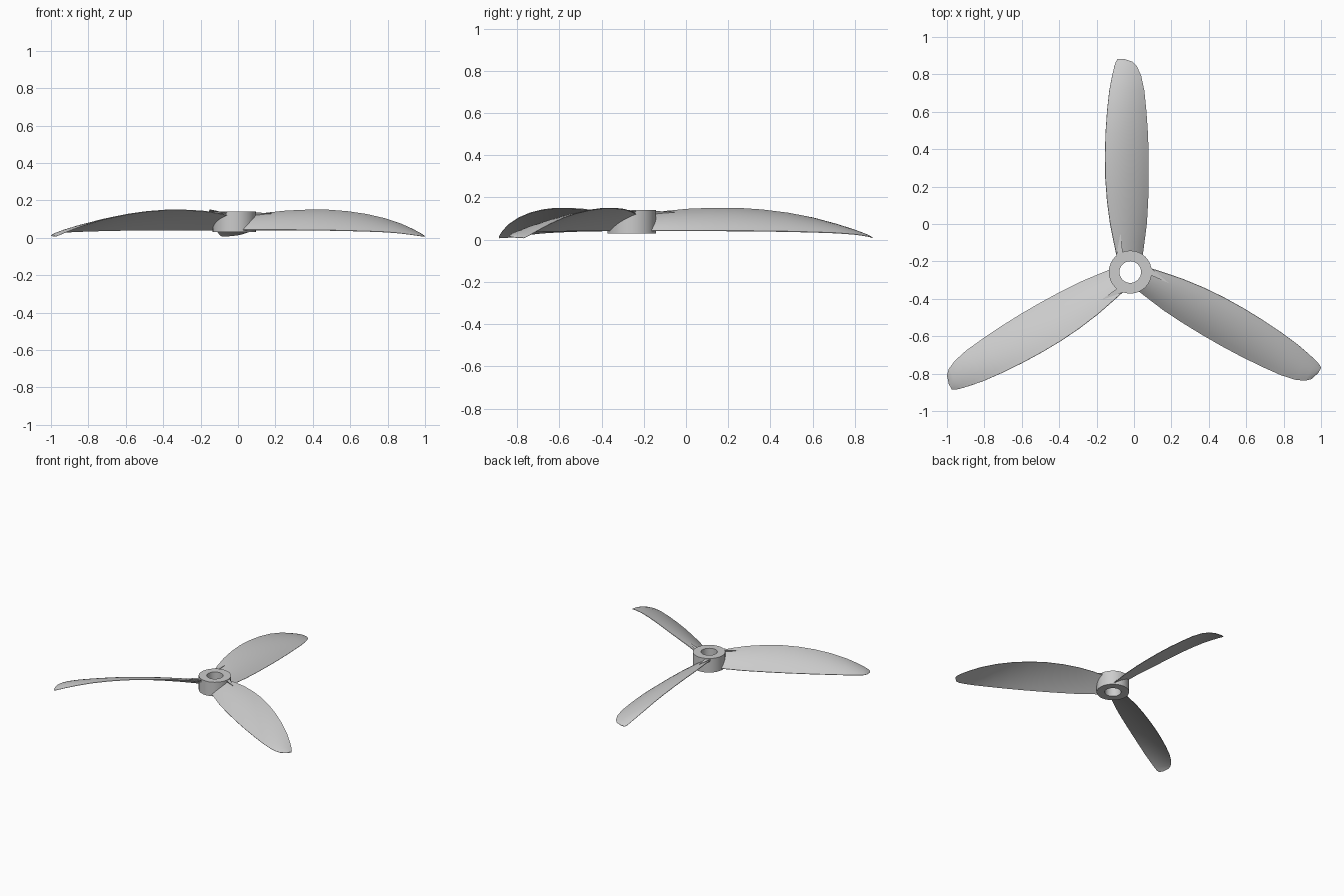
import bpy, bmesh, math
from mathutils import Matrix, Vector

if "Cube" in bpy.data.objects:
    bpy.data.objects.remove(bpy.data.objects["Cube"])

CENTRE = Vector((-0.02, -0.257, 0))


def make_object(name, bm, angle):
    bmesh.ops.recalc_face_normals(bm, faces=bm.faces)
    mesh = bpy.data.meshes.new(name)
    bm.to_mesh(mesh)
    bm.free()
    obj = bpy.data.objects.new(name, mesh)
    bpy.context.collection.objects.link(obj)
    bpy.ops.object.select_all(action='DESELECT')
    obj.select_set(True)
    bpy.context.view_layer.objects.active = obj
    bpy.ops.object.shade_smooth_by_angle(angle=math.radians(angle))
    return obj


# Hub: ring section swept round the axis
def build_hub(r_in=0.058, r_out=0.115, z0=0.03, z1=0.14, n=32):
    bm = bmesh.new()
    rings = []
    for r, z in ((r_in, z0), (r_out, z0), (r_out, z1), (r_in, z1)):
        rings.append([bm.verts.new((r * math.cos(2 * math.pi * i / n),
                                    r * math.sin(2 * math.pi * i / n), z))
                      for i in range(n)])
    for k in range(4):
        a, b = rings[k], rings[(k + 1) % 4]
        for i in range(n):
            j = (i + 1) % n
            bm.faces.new((a[i], a[j], b[j], b[i]))
    bm.transform(Matrix.Translation(CENTRE))
    return make_object("hub", bm, 30)


# Blade stations: radius, high edge x and z, low edge x and z, thickness
STATIONS = [
    (0.085, -0.072, 0.122, 0.065, 0.042, 0.016),
    (0.16, -0.088, 0.134, 0.075, 0.042, 0.015),
    (0.26, -0.108, 0.144, 0.088, 0.042, 0.014),
    (0.38, -0.124, 0.149, 0.095, 0.042, 0.013),
    (0.50, -0.133, 0.149, 0.098, 0.041, 0.013),
    (0.62, -0.135, 0.141, 0.098, 0.040, 0.012),
    (0.74, -0.132, 0.126, 0.094, 0.038, 0.012),
    (0.86, -0.124, 0.103, 0.086, 0.035, 0.011),
    (0.97, -0.112, 0.073, 0.075, 0.031, 0.010),
    (1.05, -0.097, 0.045, 0.058, 0.025, 0.008),
    (1.10, -0.085, 0.025, 0.036, 0.018, 0.006),
    (1.125, -0.077, 0.014, 0.012, 0.013, 0.005),
    (1.14, -0.066, 0.007, -0.035, 0.008, 0.004),
]


def section(station, n=8):
    y, xa, za, xb, zb, thick = station
    a, b = Vector((xa, y, za)), Vector((xb, y, zb))
    chord = b - a
    normal = Vector((-chord.z, 0, chord.x)).normalized()
    top, bottom = [], []
    for i in range(n + 1):
        t = i / n
        bulge = 4 * t * (1 - t)
        mid = a + chord * t + normal * (0.05 * chord.length * bulge)
        half = thick * (0.15 + 0.4 * bulge)
        top.append(mid + normal * half)
        bottom.append(mid - normal * half)
    return top + bottom[::-1]


# Blade: lofted cambered sections, closed at root and tip
def build_blade(name, angle):
    bm = bmesh.new()
    loops = [[bm.verts.new(p) for p in section(s)] for s in STATIONS]
    for a, b in zip(loops, loops[1:]):
        for i in range(len(a)):
            j = (i + 1) % len(a)
            bm.faces.new((a[i], a[j], b[j], b[i]))
    bm.faces.new(loops[0])
    bm.faces.new(loops[-1])
    bm.transform(Matrix.Translation(CENTRE) @ Matrix.Rotation(angle, 4, 'Z'))
    return make_object(name, bm, 35)


# Root rib: small sliver joining hub rim to the blade top
def build_rib(name, angle):
    bm = bmesh.new()
    base = [bm.verts.new(p) for p in ((-0.075, 0.085, 0.136), (-0.04, 0.1, 0.136),
                                      (-0.055, 0.09, 0.11))]
    tip = bm.verts.new((-0.052, 0.21, 0.131))
    bm.faces.new(base)
    for i in range(3):
        bm.faces.new((base[i], base[(i + 1) % 3], tip))
    bm.transform(Matrix.Translation(CENTRE) @ Matrix.Rotation(angle, 4, 'Z'))
    return make_object(name, bm, 20)


build_hub()
for k in range(3):
    turn = math.radians(120 * k)
    build_blade(f"blade_{k + 1}", turn)
    build_rib(f"root_rib_{k + 1}", turn)
